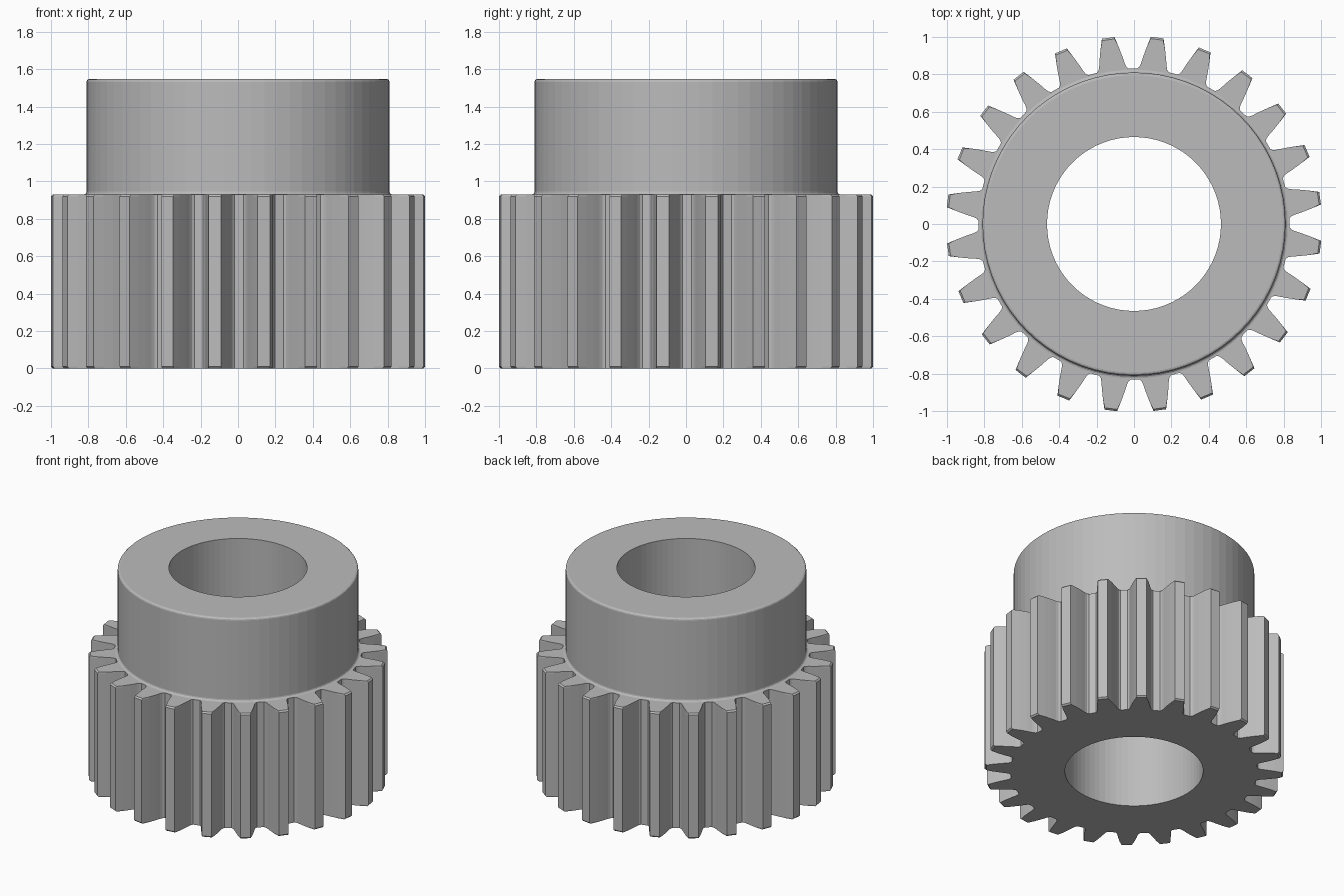
import bpy
import bmesh
from math import sin, cos, tau, pi, radians

TEETH, SEGMENTS = 24, 72
GEAR_TOP, CHAMFER = 0.93, 0.01
BORE, COLLAR, TIP = 0.465, 0.825, 1.005

if "Cube" in bpy.data.objects:
    bpy.data.objects.remove(bpy.data.objects["Cube"])

steel = bpy.data.materials.new("grey_steel")
steel.use_nodes = True
GREY = (0.5, 0.5, 0.5, 1)
steel.diffuse_color = GREY
steel.node_tree.nodes["Principled BSDF"].inputs["Base Color"].default_value = GREY


def ring(bm, polar, z):
    """Add a closed loop of vertices from (radius, angle) pairs."""
    return [bm.verts.new((r * cos(a), r * sin(a), z)) for r, a in polar]


def circle(radius):
    return [(radius, tau * i / SEGMENTS) for i in range(SEGMENTS)]


def wall(bm, lower, upper):
    """Join two equal loops with quads."""
    for i in range(len(lower)):
        j = (i + 1) % len(lower)
        bm.faces.new((lower[i], lower[j], upper[j], upper[i]))


def annulus(bm, outer, inner, up):
    """Fill the flat area between two loops."""
    edges = []
    for loop in (outer, inner):
        for i, v in enumerate(loop):
            pair = (v, loop[(i + 1) % len(loop)])
            edges.append(bm.edges.get(pair) or bm.edges.new(pair))
    filled = bmesh.ops.triangle_fill(bm, edges=edges, use_beauty=True)
    for f in filled["geom"]:
        if isinstance(f, bmesh.types.BMFace):
            f.normal_update()
            if f.normal.z * up < 0:
                f.normal_flip()


def finish(bm, name):
    mesh = bpy.data.meshes.new(name)
    bm.to_mesh(mesh)
    bm.free()
    mesh.materials.append(steel)
    obj = bpy.data.objects.new(name, mesh)
    bpy.context.collection.objects.link(obj)
    return obj


# One tooth flank: radius and half width, root to tip
FLANK = [(0.832, 0.085), (0.842, 0.075), (0.86, 0.069), (0.90, 0.061),
         (0.95, 0.049), (TIP, 0.034)]


def gear_outline(tip):
    points = []
    for t in range(TEETH):
        centre = tau * t / TEETH + radians(7.9)
        rising = [(min(r, tip), centre - w / r) for r, w in FLANK]
        falling = [(min(r, tip), centre + w / r) for r, w in reversed(FLANK)]
        points += rising + falling
    return points


# Toothed section with chamfered tooth tips
bm = bmesh.new()
levels = [(0, TIP - CHAMFER), (CHAMFER, TIP),
          (GEAR_TOP - CHAMFER, TIP), (GEAR_TOP, TIP - CHAMFER)]
loops = [ring(bm, gear_outline(tip), z) for z, tip in levels]
for lower, upper in zip(loops, loops[1:]):
    wall(bm, lower, upper)
annulus(bm, loops[0], ring(bm, circle(BORE), 0), -1)
annulus(bm, loops[-1], ring(bm, circle(COLLAR), GEAR_TOP), 1)
finish(bm, "gear_teeth")

# Hub: root fillet, rounded rim, top face and the full-depth bore
bm = bmesh.new()
HUB, HUB_TOP, ROUND = 0.81, 1.547, 0.015
profile = [(COLLAR - ROUND * sin(a), GEAR_TOP + ROUND * (1 - cos(a)))
           for a in (0, pi / 6, pi / 3, pi / 2)]
profile += [(HUB - ROUND * (1 - cos(a)), HUB_TOP - ROUND * (1 - sin(a)))
            for a in (0, pi / 6, pi / 3, pi / 2)]
profile += [(BORE, HUB_TOP), (BORE, 0)]
loops = [ring(bm, circle(r), z) for r, z in profile]
for lower, upper in zip(loops, loops[1:]):
    wall(bm, lower, upper)
finish(bm, "hub")
